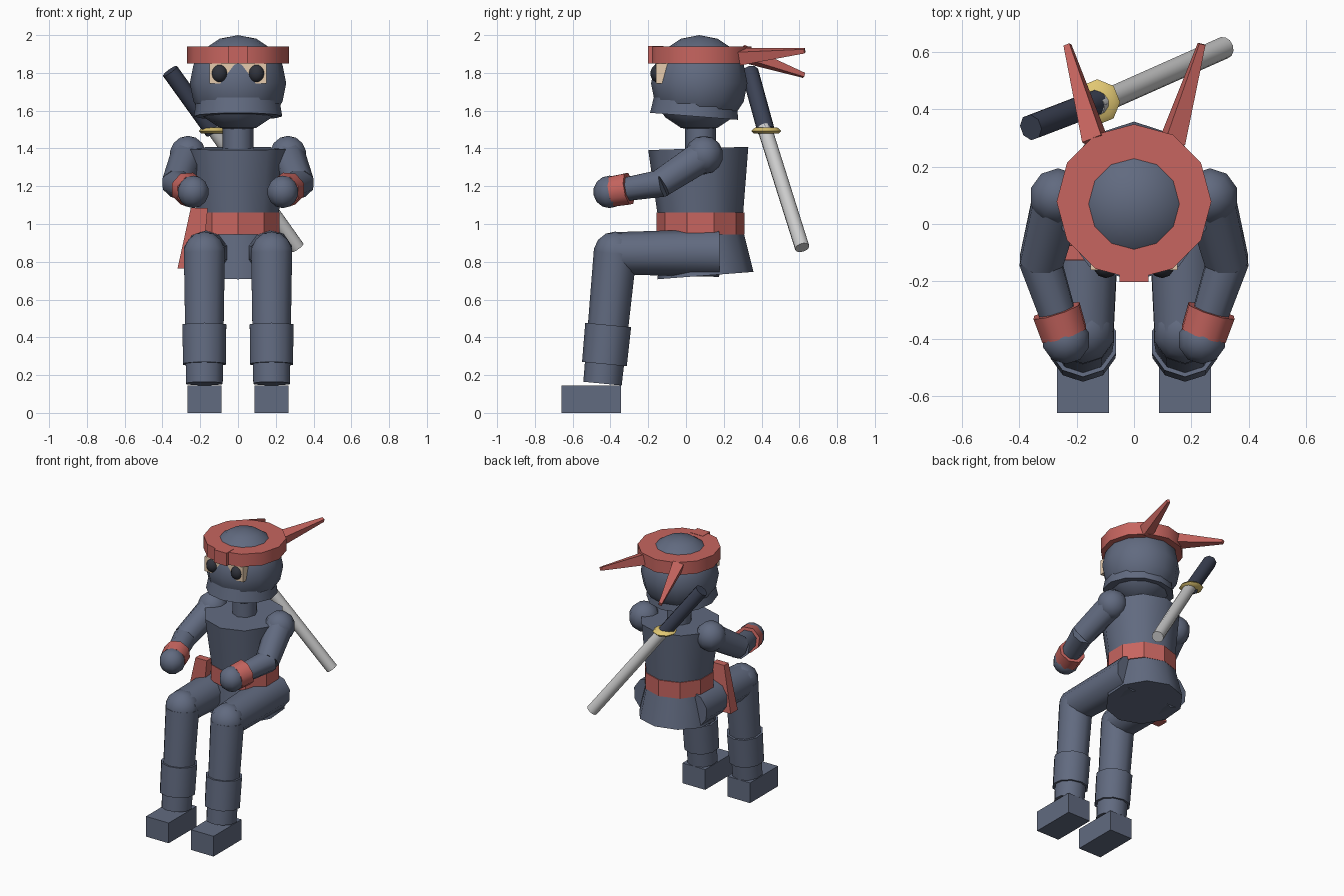
import bpy, bmesh, math
from mathutils import Vector, Matrix

if "Cube" in bpy.data.objects:
    bpy.data.objects.remove(bpy.data.objects["Cube"])


def mat(name, rgb):
    m = bpy.data.materials.new(name)
    m.diffuse_color = (*rgb, 1)
    m.use_nodes = True
    m.node_tree.nodes["Principled BSDF"].inputs["Base Color"].default_value = m.diffuse_color
    return m


CLOTH = mat("cloth", (0.12, 0.145, 0.215))
RED = mat("red_cloth", (0.57, 0.13, 0.115))
GOLD = mat("gold", (0.75, 0.57, 0.17))
SKIN = mat("skin", (0.79, 0.6, 0.42))
DARK = mat("dark", (0.03, 0.033, 0.045))
GRIP = mat("grip", (0.045, 0.055, 0.09))
STEEL = mat("steel", (0.6, 0.6, 0.62))


def finish(name, bm, material, smooth):
    bmesh.ops.recalc_face_normals(bm, faces=bm.faces)
    mesh = bpy.data.meshes.new(name)
    bm.to_mesh(mesh)
    bm.free()
    mesh.materials.append(material)
    ob = bpy.data.objects.new(name, mesh)
    bpy.context.collection.objects.link(ob)
    if smooth:
        bpy.ops.object.select_all(action='DESELECT')
        ob.select_set(True)
        bpy.context.view_layer.objects.active = ob
        bpy.ops.object.shade_smooth_by_angle(angle=math.radians(50))
    return ob


def tube(name, a, b, ra, rb, material=CLOTH, sides=10, smooth=True, turn=0):
    """Tapered cylinder from point a to point b."""
    a, b = Vector(a), Vector(b)
    rot = Vector((0, 0, 1)).rotation_difference(b - a).to_matrix().to_4x4()
    m = Matrix.Translation((a + b) / 2) @ rot @ Matrix.Rotation(turn, 4, 'Z')
    bm = bmesh.new()
    bmesh.ops.create_cone(bm, cap_ends=True, segments=sides, radius1=ra,
                          radius2=rb, depth=(b - a).length, matrix=m)
    return finish(name, bm, material, smooth)


def ball(name, c, r, material=CLOTH, u=10, v=7, scale=(1, 1, 1)):
    bm = bmesh.new()
    bmesh.ops.create_uvsphere(bm, u_segments=u, v_segments=v, radius=r,
                              matrix=Matrix.Translation(c) @ Matrix.Diagonal((*scale, 1)))
    return finish(name, bm, material, True)


def box(name, lo, hi, material=CLOTH):
    lo, hi = Vector(lo), Vector(hi)
    bm = bmesh.new()
    bmesh.ops.create_cube(bm, size=1, matrix=Matrix.Translation((lo + hi) / 2)
                          @ Matrix.Diagonal((*(hi - lo), 1)))
    return finish(name, bm, material, False)


# Torso, hips, belt
tube("torso", (0, 0.08, 0.95), (0, 0.065, 1.4), 0.215, 0.265)
tube("hips", (0, 0.103, 0.727), (0, 0.085, 0.96), 0.255, 0.215)
tube("belt", (0, 0.077, 0.945), (0, 0.077, 1.06), 0.232, 0.232, RED, smooth=False)
tube("neck", (0, 0.077, 1.37), (0, 0.077, 1.55), 0.082, 0.082, sides=8)

# Hanging belt end, flared at the bottom
bt = box("belt_tail", (-0.5, -0.5, -0.5), (0.5, 0.5, 0.5), RED)
for vert in bt.data.vertices:
    sx, sy, top = vert.co.x, vert.co.y, vert.co.z > 0
    vert.co = ((-0.205 + sx * 0.09, -0.1 + sy * 0.05, 1.085) if top
               else (-0.255 + sx * 0.13, -0.09 + sy * 0.08, 0.765))

# Head, mask, face
ball("head", (0, 0.07, 1.745), 0.255, u=12, v=8)
tube("mask", (0, 0.043, 1.57), (0, 0.055, 1.72), 0.234, 0.21, sides=12)
box("face_opening", (-0.152, -0.16, 1.745), (0.152, -0.08, 1.85), SKIN)
tube("headband", (0, 0.078, 1.85), (0, 0.078, 1.94), 0.27, 0.27, RED, 12)
box("headband_plate", (-0.05, -0.202, 1.85), (0.05, -0.12, 1.942), RED)
tube("headband_tail_high", (0.135, 0.29, 1.885), (0.236, 0.628, 1.917), 0.052, 0.016,
     RED, 4, False, math.pi / 4)
tube("headband_tail_low", (-0.135, 0.29, 1.905), (-0.232, 0.624, 1.787), 0.052, 0.016,
     RED, 4, False, math.pi / 4)

# Limbs and eyes, built on both sides
for side, s in (("left", 1), ("right", -1)):
    ball(side + "_eye", (s * 0.098, -0.145, 1.797), 0.044, DARK, 10, 8, (1, 1, 1.12))

    shoulder = Vector((s * 0.265, 0.095, 1.365))
    elbow = Vector((s * 0.325, -0.135, 1.215))
    hand = Vector((s * 0.237, -0.405, 1.17))
    ball(side + "_shoulder", shoulder, 0.102)
    tube(side + "_upper_arm", shoulder, elbow, 0.092, 0.08, sides=8)
    tube(side + "_forearm", elbow.lerp(hand, -0.06), hand, 0.078, 0.062, sides=8)
    tube(side + "_wristband", elbow.lerp(hand, 0.62), elbow.lerp(hand, 0.93),
         0.09, 0.086, RED, 8)
    ball(side + "_hand", hand, 0.086)

    knee = Vector((s * 0.178, -0.375, 0.845))
    ankle = Vector((s * 0.178, -0.442, 0.155))
    tube(side + "_thigh", (s * 0.165, 0.175, 0.847), knee, 0.127, 0.112)
    ball(side + "_knee", knee, 0.115)
    tube(side + "_shin", knee, ankle, 0.114, 0.102)
    tube(side + "_leg_wrap", knee.lerp(ankle, 0.55), knee.lerp(ankle, 0.85), 0.122, 0.119)
    box(side + "_foot", (s * 0.178 - 0.09, -0.66, 0), (s * 0.178 + 0.09, -0.343, 0.145))

# Sword across the back
tube("sword_grip", (-0.36, 0.337, 1.81), (-0.13, 0.425, 1.49), 0.046, 0.046, GRIP, 8)
tube("sword_guard", (-0.128, 0.425, 1.478), (-0.128, 0.425, 1.492), 0.065, 0.08, GOLD, 8)
tube("sword_guard_top", (-0.128, 0.425, 1.492), (-0.128, 0.425, 1.51), 0.08, 0.06, GOLD, 8)
tube("sword_blade", (-0.135, 0.415, 1.51), (0.315, 0.615, 0.875), 0.039, 0.039, STEEL, 12)
